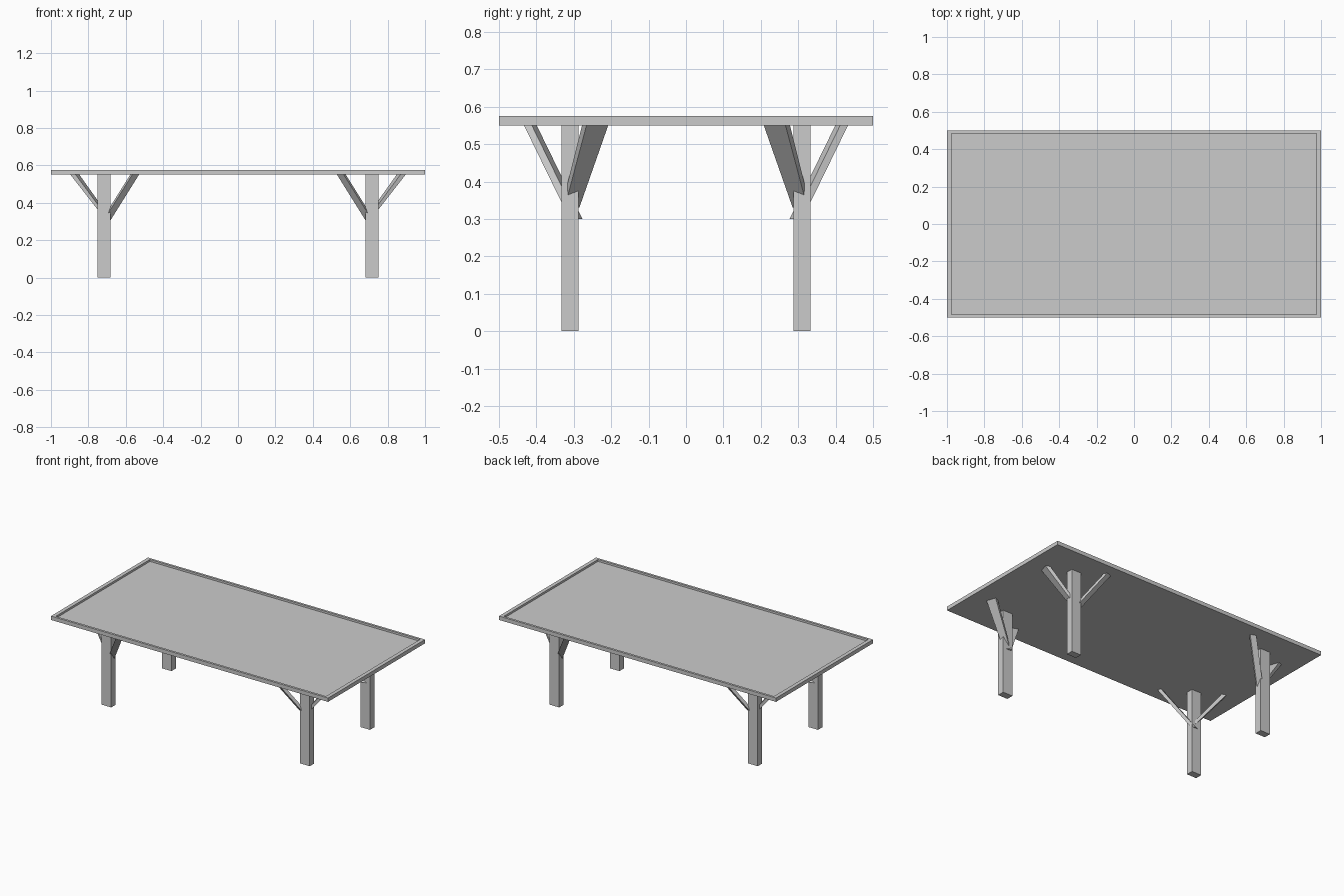
import bpy, bmesh
from mathutils import Vector

if "Cube" in bpy.data.objects:
    bpy.data.objects.remove(bpy.data.objects["Cube"])

TOP_UNDER, TOP_SURFACE = 0.55, 0.575


def make_object(name, bm, mirrored=True):
    bmesh.ops.recalc_face_normals(bm, faces=bm.faces[:])
    mesh = bpy.data.meshes.new(name)
    bm.to_mesh(mesh)
    bm.free()
    obj = bpy.data.objects.new(name, mesh)
    bpy.context.collection.objects.link(obj)
    if mirrored:
        mod = obj.modifiers.new("Mirror", 'MIRROR')
        mod.use_axis = (True, True, False)
        mod.use_clip = False
        mod.use_mirror_merge = False
    return obj


def box(x0, x1, y0, y1, z0, z1):
    bm = bmesh.new()
    bmesh.ops.create_cube(bm, size=1)
    for v in bm.verts:
        v.co = Vector(((x0 + x1) / 2 + v.co.x * (x1 - x0),
                       (y0 + y1) / 2 + v.co.y * (y1 - y0),
                       (z0 + z1) / 2 + v.co.z * (z1 - z0)))
    return bm


def brace(name, top, bottom, long_edge, short_edge, taper=1.0):
    """Slanted bar with level ends; the edges span its horizontal section."""
    bm = bmesh.new()
    a, b = Vector((*long_edge, 0)) / 2, Vector((*short_edge, 0)) / 2
    rings = []
    for centre, scale in ((bottom, taper), (top, 1.0)):
        rings.append([bm.verts.new(Vector(centre) + (a * i + b * j) * scale)
                      for i, j in ((-1, -1), (1, -1), (1, 1), (-1, 1))])
    low, high = rings
    bm.faces.new(low)
    bm.faces.new(high)
    for i in range(4):
        k = (i + 1) % 4
        bm.faces.new((low[i], low[k], high[k], high[i]))
    return make_object(name, bm)


# Table top with a shallow recess inside a raised rim
bm = box(-1, 1, -0.5, 0.5, TOP_UNDER, TOP_SURFACE)
upper = max(bm.faces, key=lambda f: f.calc_center_median().z)
bmesh.ops.inset_region(bm, faces=[upper], thickness=0.02)
for v in upper.verts:
    v.co.x = 0.975 if v.co.x > 0 else -0.975
    v.co.y = 0.485 if v.co.y > 0 else -0.485
floor = bmesh.ops.extrude_discrete_faces(bm, faces=[upper])["faces"][0]
bmesh.ops.translate(bm, verts=floor.verts[:], vec=(0, 0, -0.013))
make_object("table_top", bm, mirrored=False)

# Four legs, modelled at the front right and mirrored
make_object("legs", box(0.682, 0.751, -0.333, -0.288, 0, TOP_UNDER))

# Braces running towards the table ends
brace("end_braces", (0.872, -0.243, TOP_UNDER), (0.708, -0.309, 0.33),
      (-0.02, 0.058), (0.028, 0.012), taper=0.68)

# Braces running towards the long sides
brace("side_braces", (0.553, -0.416, TOP_UNDER), (0.709, -0.294, 0.30),
      (0.036, -0.013), (0.011, 0.021))
